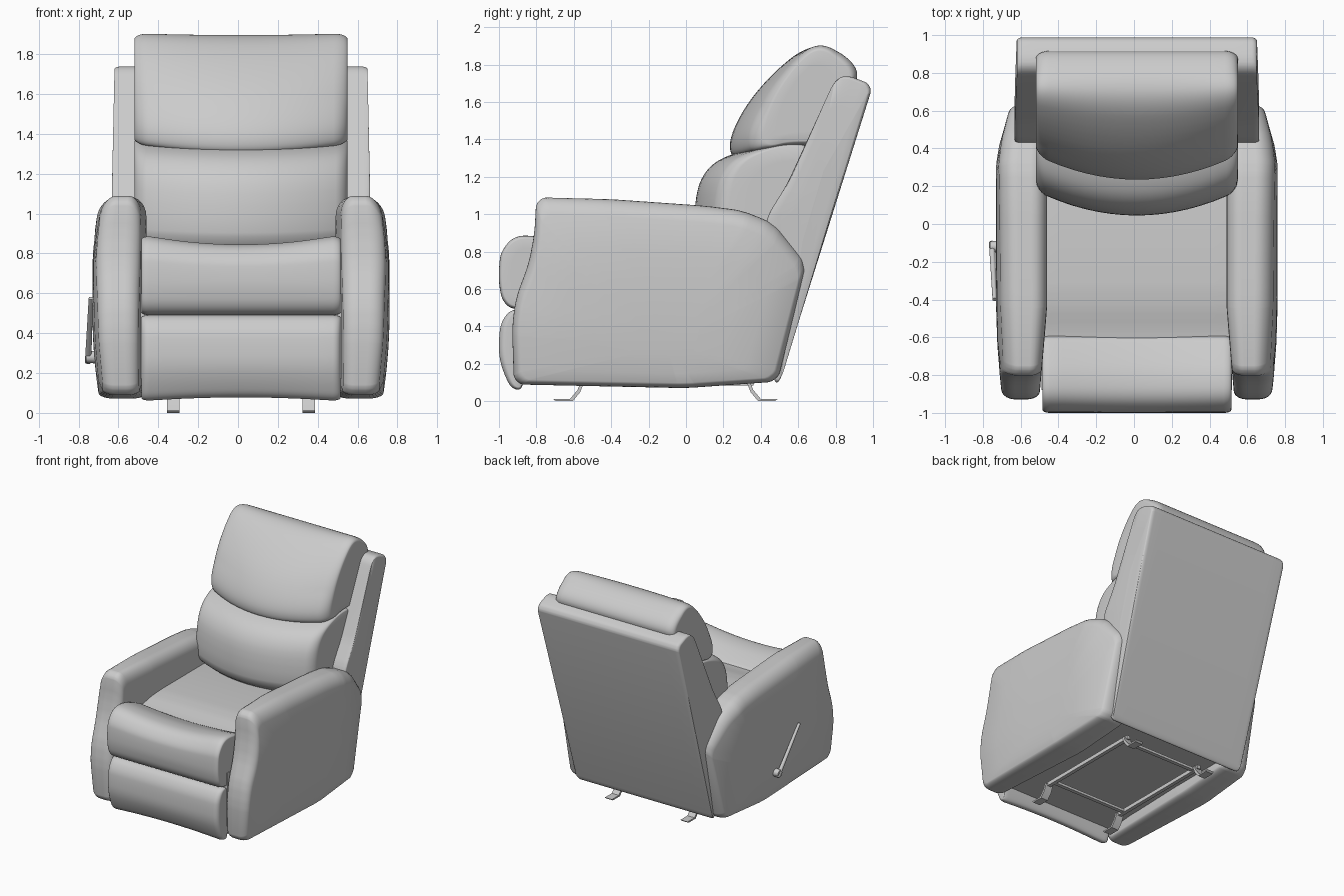
import bpy, bmesh, math
from mathutils import Vector

if "Cube" in bpy.data.objects:
    bpy.data.objects.remove(bpy.data.objects["Cube"])

CX = 0.015  # body centre line
grey = bpy.data.materials.new("grey_upholstery")
grey.diffuse_color = (0.6, 0.6, 0.6, 1)
grey.use_nodes = True
grey.node_tree.nodes["Principled BSDF"].inputs["Base Color"].default_value = grey.diffuse_color


def finish(ob, angle=50):
    ob.data.materials.append(grey)
    bpy.ops.object.select_all(action='DESELECT')
    ob.select_set(True)
    bpy.context.view_layer.objects.active = ob
    bpy.ops.object.shade_smooth_by_angle(angle=math.radians(angle))


def rounded(points, cut, steps=3):
    """Round the corners of a closed profile by repeated corner cutting."""
    pts = [Vector(p) for p in points]
    for _ in range(steps):
        out = []
        for i, a in enumerate(pts):
            b = pts[(i + 1) % len(pts)]
            t = min(0.25, cut / max((b - a).length, 1e-6))
            out += [a.lerp(b, t), a.lerp(b, 1 - t)]
        pts, cut = out, cut / 3
    return pts


def pillow(name, profile, x0, x1, r, inset, centre, cut=0.2, shape=None, side=1, steps=3):
    """Side profile (y, z) swept along x, with rounded ends shrinking to a centre."""
    pts = rounded(profile, cut, steps)
    c = Vector(centre)
    # half of the slices: (distance from end, scale in y, scale in z)
    end = [(0, k * (1 - inset[0]), k * (1 - inset[1])) for k in (0.25, 0.5, 0.75)]
    for i in range(7):
        a = i / 6 * math.pi / 2
        s = 1 - math.sin(a)
        end.append((r * (1 - math.cos(a)), 1 - inset[0] * s, 1 - inset[1] * s))
    n = 14
    mid = [(x0 + r + (x1 - x0 - 2 * r) * i / n, 1, 1) for i in range(1, n)]
    slices = [(x0 + d, a, b) for d, a, b in end] + mid
    slices += [(x1 - d, a, b) for d, a, b in reversed(end)]
    bm = bmesh.new()
    rings = []
    for x, sy, sz in slices:
        ring = []
        for p in pts:
            v = Vector((x, c.x + (p.x - c.x) * sy, c.y + (p.y - c.y) * sz))
            if shape:
                v = shape(v)
            ring.append(bm.verts.new((CX + side * v.x, v.y, v.z)))
        rings.append(ring)
    m = len(pts)
    for a, b in zip(rings, rings[1:]):
        for i in range(m):
            j = (i + 1) % m
            bm.faces.new((a[i], a[j], b[j], b[i]))
    bm.faces.new(rings[0])
    bm.faces.new(rings[-1])
    bmesh.ops.recalc_face_normals(bm, faces=bm.faces)
    me = bpy.data.meshes.new(name)
    bm.to_mesh(me)
    bm.free()
    ob = bpy.data.objects.new(name, me)
    bpy.context.collection.objects.link(ob)
    finish(ob)


def box(name, lo, hi):
    bpy.ops.mesh.primitive_cube_add(size=1, location=[(a + b) / 2 for a, b in zip(lo, hi)])
    ob = bpy.context.object
    ob.name = name
    ob.scale = [b - a for a, b in zip(lo, hi)]
    finish(ob, 30)


def rod(name, a, b, r0, r1):
    a, b = Vector(a), Vector(b)
    bpy.ops.mesh.primitive_cone_add(vertices=16, radius1=r0, radius2=r1,
                                    depth=(b - a).length, location=(a + b) / 2)
    ob = bpy.context.object
    ob.name = name
    ob.rotation_euler = (b - a).to_track_quat('Z', 'Y').to_euler()
    finish(ob, 40)


def pos(v):
    return max(0.0, v)


# Arms: rounded top, outer face bulging in the middle
def arm_shape(v):
    w = (v.x - 0.475) / 0.27
    v.x -= w * (0.03 * pos((-v.y - 0.4) / 0.5) ** 2 + 0.08 * pos((v.y - 0.3) / 0.33) ** 1.5
                + 0.04 * pos((v.z - 0.7) / 0.38) ** 2 + 0.03 * pos((0.5 - v.z) / 0.4) ** 2)
    v.x += (1 - w) * 0.035 * pos((-v.y - 0.45) / 0.4)
    return v


arm = [(-0.80, 1.09), (-0.4, 1.08), (0.1, 1.045), (0.3, 1.02), (0.47, 0.95), (0.645, 0.74),
       (0.49, 0.105), (0.0, 0.07), (-0.92, 0.09), (-0.93, 0.4), (-0.91, 0.55),
       (-0.84, 0.74), (-0.81, 0.9)]
for side, label in ((-1, "left"), (1, "right")):
    pillow(label + "_arm", arm, 0.475, 0.745, 0.09, (0.05, 0.12), (-0.1, 0.3), 0.035,
           arm_shape, side)


# Outer back shell, a little narrower at the bottom
def shell_shape(v):
    v.x *= 1 - 0.06 * pos((1.0 - v.z) / 0.9) - 0.02 * pos((v.z - 1.1) / 0.6)
    return v


shell = [(0.76, 1.64), (0.80, 1.72), (0.86, 1.745), (1.0, 1.69), (0.50, 0.10), (0.47, 0.10),
         (0.42, 0.92), (0.44, 1.0), (0.54, 1.16)]
pillow("back_shell", shell, -0.648, 0.648, 0.03, (0.06, 0.02), (0.66, 1.1), 0.03, shell_shape)


# Back cushions: bowed forward in the middle
def bow(amount, lift):
    def f(v):
        u = (v.x / 0.535) ** 2
        w = min(1, pos((0.8 - v.y) / 0.5))
        v.y += amount * u * w
        v.z += lift * u * w
        return v
    return f


lumbar = [(0.045, 0.78), (0.045, 1.1), (0.11, 1.25), (0.24, 1.325), (0.47, 1.37), (0.66, 1.36),
          (0.50, 0.78)]
pillow("lumbar_cushion", lumbar, -0.535, 0.535, 0.06, (0.14, 0.05), (0.45, 1.05), 0.1,
       bow(0.13, 0.02))
head = [(0.235, 1.31), (0.235, 1.42), (0.33, 1.6), (0.48, 1.77), (0.64, 1.895), (0.78, 1.895),
        (0.91, 1.80), (0.92, 1.70), (0.70, 1.36), (0.45, 1.34), (0.3, 1.30)]
pillow("head_cushion", head, -0.535, 0.535, 0.07, (0.14, 0.1), (0.62, 1.58), 0.1,
       bow(0.13, 0.045))

# Seat cushion and hidden base
seat = [(-0.8, 0.76), (-0.6, 0.765), (-0.4, 0.81), (0.45, 0.81), (0.45, 0.4), (-0.8, 0.4)]
pillow("seat_cushion", seat, -0.5, 0.5, 0.03, (0.02, 0.04), (-0.2, 0.55), 0.06)
box("base", (-0.49, -0.88, 0.17), (0.52, 0.48, 0.6))


# Front seat roll, sagging in the middle, and the footrest pad below it
def roll_shape(v):
    v.z -= 0.04 * pos(1 - (v.x / 0.45) ** 2) * pos((v.z - 0.6) / 0.28)
    return v


roll = [(-0.56, 0.78), (-0.68, 0.84), (-0.80, 0.885), (-0.92, 0.885), (-0.99, 0.80), (-1.0, 0.72),
        (-1.0, 0.62), (-0.98, 0.53), (-0.92, 0.485), (-0.7, 0.5)]
pillow("seat_roll", roll, -0.5, 0.5, 0.04, (0.08, 0.08), (-0.8, 0.68), 0.1, roll_shape)


def pad_shape(v):
    v.z += 0.015 * pos(1 - (v.x / 0.45) ** 2) * pos((0.25 - v.z) / 0.18)
    return v


pad = [(-0.86, 0.49), (-0.94, 0.49), (-0.99, 0.42), (-1.0, 0.34), (-1.0, 0.24), (-0.975, 0.15),
       (-0.93, 0.06), (-0.86, 0.065)]
pillow("footrest_pad", pad, -0.5, 0.5, 0.04, (0.3, 0.06), (-0.88, 0.28), 0.08, pad_shape)

# Metal base: rails, bent feet and cross bars
for sx, label in ((-1, "left"), (1, "right")):
    x = CX + sx * 0.34
    box(label + "_rail", (x - 0.015, -0.58, 0.085), (x + 0.015, 0.36, 0.115))
    for y, d, end in ((-0.56, -1, "front"), (0.34, 1, "back")):
        path = [(y, 0.11), (y + d * 0.02, 0.06), (y + d * 0.06, 0.012), (y + d * 0.15, 0.012)]
        strip = path + [(py - d * 0.014, pz - 0.012) for py, pz in reversed(path)]
        bm = bmesh.new()
        quads = []
        for (py, pz), (qy, qz) in zip(strip, reversed(strip)):
            if len(quads) == 4:
                break
            quads.append([bm.verts.new((x + ox, a, b)) for ox, a, b in
                          ((-0.032, py, pz), (0.032, py, pz), (0.032, qy, qz), (-0.032, qy, qz))])
        for a, b in zip(quads, quads[1:]):
            for i in range(4):
                bm.faces.new((a[i], a[(i + 1) % 4], b[(i + 1) % 4], b[i]))
        bm.faces.new(quads[0])
        bm.faces.new(quads[-1])
        bmesh.ops.recalc_face_normals(bm, faces=bm.faces)
        me = bpy.data.meshes.new(end + "_foot")
        bm.to_mesh(me)
        bm.free()
        ob = bpy.data.objects.new(label + "_" + end + "_foot", me)
        bpy.context.collection.objects.link(ob)
        finish(ob, 30)
for y, end in ((-0.5, "front"), (0.3, "back")):
    box(end + "_cross_bar", (CX - 0.34, y - 0.015, 0.09), (CX + 0.34, y + 0.015, 0.11))

# Recline handle on the left side
rod("handle_pivot", (-0.68, -0.12, 0.28), (-0.762, -0.12, 0.28), 0.035, 0.028)
rod("handle_lever", (-0.752, -0.10, 0.255), (-0.738, -0.40, 0.575), 0.016, 0.011)
